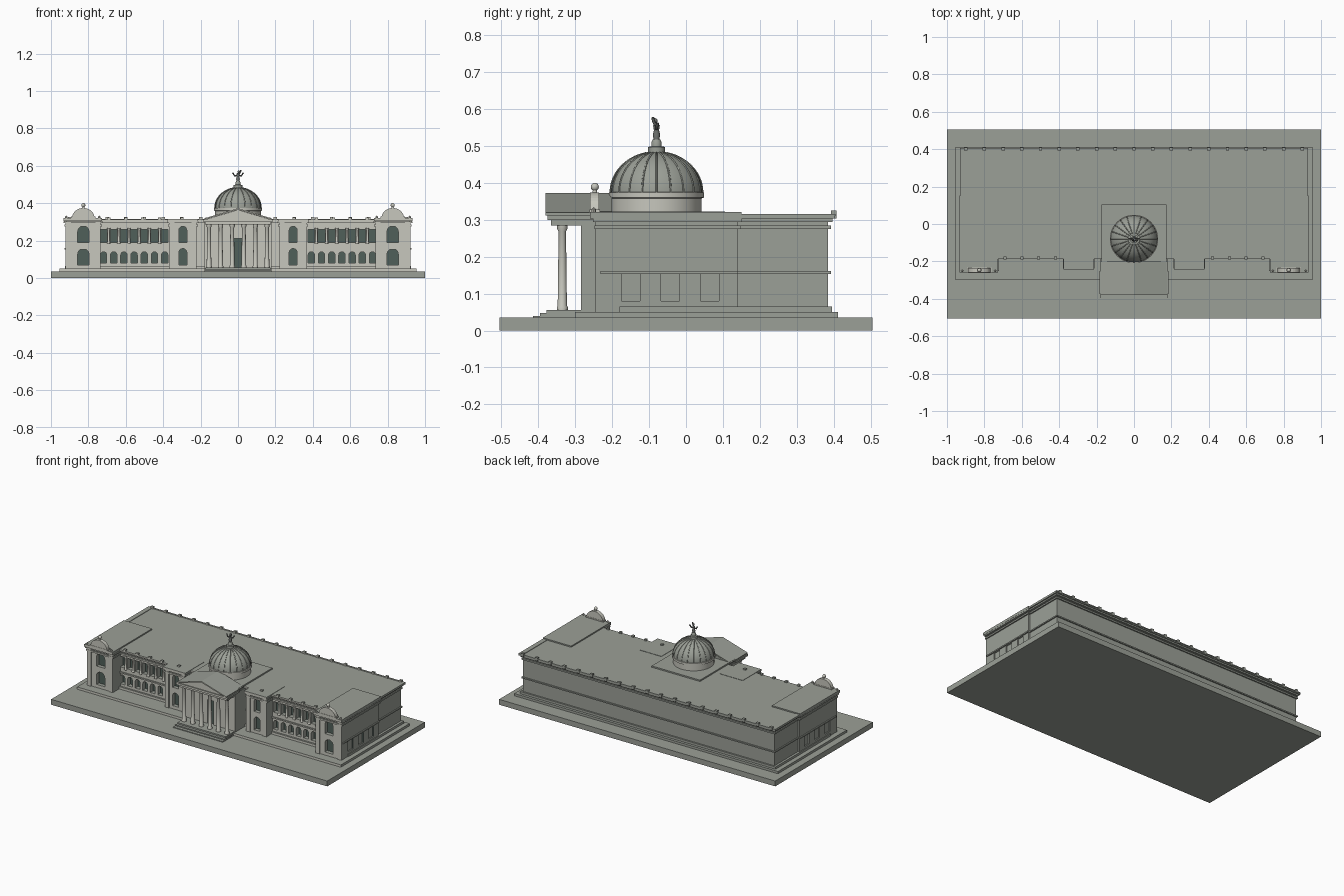
import bpy, bmesh, math
from mathutils import Vector

if "Cube" in bpy.data.objects:
    bpy.data.objects.remove(bpy.data.objects["Cube"])


def colour(name, r, g, b):
    m = bpy.data.materials.new(name)
    m.diffuse_color = (r, g, b, 1)
    m.use_nodes = True
    m.node_tree.nodes["Principled BSDF"].inputs["Base Color"].default_value = m.diffuse_color
    return m


GREY = colour("grey stone", 0.33, 0.35, 0.31)
PALE = colour("pale stone", 0.57, 0.57, 0.51)
GLASS = colour("dark green glass", 0.08, 0.115, 0.10)
DARK = colour("dark bronze", 0.16, 0.17, 0.16)


def finish(name, bm, mats, smooth=False):
    bmesh.ops.recalc_face_normals(bm, faces=bm.faces)
    me = bpy.data.meshes.new(name)
    bm.to_mesh(me)
    bm.free()
    ob = bpy.data.objects.new(name, me)
    bpy.context.collection.objects.link(ob)
    for m in mats:
        me.materials.append(m)
    if smooth:
        bpy.ops.object.select_all(action='DESELECT')
        ob.select_set(True)
        bpy.context.view_layer.objects.active = ob
        bpy.ops.object.shade_smooth_by_angle(angle=math.radians(35))
    return ob


def add_box(bm, x0, x1, y0, y1, z0, z1):
    vs = bmesh.ops.create_cube(bm, size=1)["verts"]
    for v in vs:
        v.co = Vector(((x0 + x1) / 2 + v.co.x * (x1 - x0),
                       (y0 + y1) / 2 + v.co.y * (y1 - y0),
                       (z0 + z1) / 2 + v.co.z * (z1 - z0)))


def paint_fronts(ob, glass_y=None):
    # front faces are pale, faces deep inside openings are glass
    for p in ob.data.polygons:
        p.material_index = 0
        if p.normal.y < -0.7:
            p.material_index = 2 if glass_y is not None and p.center.y > glass_y else 1


def boxes(name, items, mat=None):
    bm = bmesh.new()
    for b in items:
        add_box(bm, *b)
    ob = finish(name, bm, [mat] if mat else [GREY, PALE])
    if not mat:
        paint_fronts(ob)
    return ob


def both(items):
    return list(items) + [(-b[1], -b[0], *b[2:]) for b in items]


def add_prism(bm, pts, y0, y1):
    # extrude an x-z outline along y
    a = [bm.verts.new((x, y0, z)) for x, z in pts]
    f = bm.faces.new(a)
    r = bmesh.ops.extrude_face_region(bm, geom=[f])
    for v in r["geom"]:
        if isinstance(v, bmesh.types.BMVert):
            v.co.y = y1


def opening(cx, w, z0, z1, arched):
    r = w / 2
    if not arched:
        return [(cx - r, z0), (cx + r, z0), (cx + r, z1), (cx - r, z1)]
    arc = [(cx + r * math.cos(math.pi * i / 10), z1 - r + r * math.sin(math.pi * i / 10)) for i in range(11)]
    return [(cx - r, z0), (cx + r, z0)] + arc


def wall_block(name, box, openings, depth, sides=()):
    # solid block with recessed openings in its front and side
    bm = bmesh.new()
    add_box(bm, *box)
    ob = finish(name, bm, [GREY, PALE, GLASS])
    bm = bmesh.new()
    for o in openings:
        add_prism(bm, opening(*o), box[2] - 0.03, box[2] + depth)
    for s in sides:
        add_box(bm, *s)
    cutter = finish(name + "_cutter", bm, [])
    mod = ob.modifiers.new("openings", 'BOOLEAN')
    mod.operation, mod.solver, mod.object = 'DIFFERENCE', 'EXACT', cutter
    dg = bpy.context.evaluated_depsgraph_get()
    me = bpy.data.meshes.new_from_object(ob.evaluated_get(dg))
    ob.modifiers.clear()
    ob.data = me
    bpy.data.objects.remove(cutter)
    me.materials.clear()
    for m in (GREY, PALE, GLASS):
        me.materials.append(m)
    paint_fronts(ob, box[2] + depth / 2)
    return ob


def add_lathe(bm, profile, cx, cy, n):
    rings = []
    for r, z in profile:
        rings.append([bm.verts.new((cx + r * math.cos(2 * math.pi * i / n),
                                    cy + r * math.sin(2 * math.pi * i / n), z)) for i in range(n)])
    for a, b in zip(rings, rings[1:]):
        for i in range(n):
            bm.faces.new((a[i], a[(i + 1) % n], b[(i + 1) % n], b[i]))
    bm.faces.new(rings[0])
    bm.faces.new(rings[-1])


def lathe(name, profile, centres, mat, n=24):
    bm = bmesh.new()
    for cx, cy in centres:
        add_lathe(bm, profile, cx, cy, n)
    return finish(name, bm, [mat], True)


def ball(r, z):
    return [(max(r * math.sin(math.pi * i / 8), 0.0005), z - r * math.cos(math.pi * i / 8)) for i in range(9)]


def tubes(name, paths, radius, mat):
    cu = bpy.data.curves.new(name, 'CURVE')
    cu.dimensions, cu.bevel_depth, cu.bevel_resolution, cu.use_fill_caps = '3D', radius, 1, True
    for pts in paths:
        sp = cu.splines.new('POLY')
        sp.points.add(len(pts) - 1)
        for p, c in zip(sp.points, pts):
            p.co = (*c, 1)
    cu.materials.append(mat)
    bpy.context.collection.objects.link(bpy.data.objects.new(name, cu))


# Ground slab, plinth and entrance steps
boxes("ground_slab", [(-1, 1, -0.505, 0.505, 0, 0.035)], GREY)
boxes("plinth", [(-0.955, 0.955, -0.30, 0.412, 0.035, 0.05), (-0.925, 0.925, -0.18, 0.395, 0.05, 0.065)])
boxes("entrance_steps", [(-0.18, 0.18, -0.415, -0.28, 0.03, 0.040), (-0.178, 0.178, -0.395, -0.28, 0.03, 0.047),
                         (-0.175, 0.175, -0.378, -0.28, 0.03, 0.056)], GREY)

# Main block with two rows of wing windows
xs = [s * (0.392 + 0.0545 * i) for s in (-1, 1) for i in range(7)]
wall_block("main_block", (-0.91, 0.91, -0.168, 0.385, 0.05, 0.302),
           [(x, 0.034, 0.08, 0.14, True) for x in xs] + [(x, 0.036, 0.19, 0.26, False) for x in xs], 0.03)
lathe("wing_columns", [(0.009, 0.185), (0.009, 0.19), (0.007, 0.193), (0.006, 0.255), (0.009, 0.262), (0.009, 0.267)],
      [(s * (0.4193 + 0.0545 * i), -0.174) for s in (-1, 1) for i in range(6)], PALE, 10)

# Pavilions at the ends and beside the centre
for side, s in (("left", -1), ("right", 1)):
    xo, xi = sorted((s * 0.92, s * 0.735))
    cuts = [(s * 0.92 - 0.008, s * 0.92 + 0.008, y - 0.025, y + 0.025, 0.08, 0.155) for y in (-0.15, -0.043, 0.064)]
    wall_block(side + "_end_pavilion", (xo, xi, -0.24, 0.14, 0.05, 0.304),
               [(s * 0.827, 0.06, 0.07, 0.157, True), (s * 0.827, 0.06, 0.19, 0.278, True)], 0.025, cuts)
    xo, xi = sorted((s * 0.367, s * 0.222))
    wall_block(side + "_inner_pavilion", (xo, xi, -0.225, 0, 0.05, 0.302),
               [(s * 0.295, 0.043, 0.07, 0.157, True), (s * 0.295, 0.043, 0.19, 0.276, True)], 0.025)
boxes("corner_pilasters", both([(x - 0.014, x + 0.014, y - 0.006, y + 0.02, 0.05, 0.30)
                                for x, y in ((0.907, -0.24), (0.749, -0.24), (0.354, -0.225), (0.235, -0.225))]))

# Central block with tall doorway
wall_block("central_block", (-0.178, 0.178, -0.285, 0.05, 0.05, 0.302),
           [(0, 0.044, 0.056, 0.212, False)], 0.015)

# String course and cornice bands around every block
bands = []
for z0, z1, e in ((0.153, 0.161, 0.008), (0.275, 0.285, 0.008), (0.294, 0.303, 0.012)):
    if z1 < 0.2:
        bands += [(-0.91 - e, 0.91 + e, -0.168 - e, 0.385 + e, z0, z1)]
        bands += both([(0.735 + e, 0.92 + e, -0.24 + e, 0.14, z0, z1)])
    else:
        bands += [(-0.91 - e, 0.91 + e, -0.168 - e, 0.385 + e, z0, z1)]
        bands += both([(0.735 - e, 0.92 + e, -0.24 - e, 0.14 + e, z0, z1),
                       (0.222 - e, 0.367 + e, -0.225 - e, 0, z0, z1)])
boxes("cornice_bands", bands)

# Roof slabs, rear parapet rails and parapet blocks
boxes("main_roof", [(-0.93, 0.93, -0.188, 0.402, 0.303, 0.313)])
boxes("pavilion_roofs", both([(0.727, 0.932, -0.26, 0.15, 0.304, 0.321), (0.213, 0.376, -0.242, -0.05, 0.302, 0.315)]))
boxes("parapet", [(-0.93, 0.93, 0.395, 0.405, 0.31, 0.316)]
      + both([(0.90, 0.93, 0.15, 0.405, 0.31, 0.316)]))
boxes("parapet_blocks", [(-0.9 + 0.1 * i - 0.009, -0.9 + 0.1 * i + 0.009, 0.392, 0.408, 0.303, 0.325)
                         for i in range(19)]
      + both([(x - 0.008, x + 0.008, -0.19, -0.175, 0.31, 0.323) for x in (0.42, 0.51, 0.60, 0.69, 0.30)]))

# Rounded gables with ball finials on the end pavilions
bm = bmesh.new()
for s in (-1, 1):
    add_prism(bm, [(s * 0.827 + 0.06 * math.cos(math.pi * i / 16), 0.321 + 0.053 * math.sin(math.pi * i / 16))
                   for i in range(17)], -0.26, -0.235)
    add_box(bm, s * 0.827 - 0.065, s * 0.827 + 0.065, -0.262, -0.233, 0.319, 0.328)
finish("rounded_gables", bm, [PALE])
lathe("gable_finials", [(0.007, 0.370), (0.005, 0.382)] + ball(0.011, 0.389)[2:],
      [(-0.827, -0.247), (0.827, -0.247)], PALE, 12)
lathe("corner_knobs", [(0.006, 0.32), (0.006, 0.328), (0.001, 0.334)],
      [(s * x, -0.25) for s in (-1, 1) for x in (0.918, 0.742)], PALE, 8)

# Portico: columns, entablature and pediment
cols = [(s * x, -0.335) for s in (-1, 1) for x in (0.031, 0.093, 0.155)]
lathe("portico_columns", [(0.015, 0.055), (0.015, 0.063), (0.0125, 0.068), (0.010, 0.268), (0.014, 0.276), (0.014, 0.287)],
      cols, PALE, 16)
boxes("entablature", [(-0.176, 0.176, -0.365, -0.25, 0.285, 0.302), (-0.185, 0.185, -0.375, -0.25, 0.300, 0.313)])
bm = bmesh.new()
add_prism(bm, [(-0.176, 0.312), (0.176, 0.312), (0, 0.364)], -0.368, -0.2)
paint_fronts(finish("pediment", bm, [GREY, PALE]))
bm = bmesh.new()
add_prism(bm, [(-0.18, 0.312), (0, 0.365), (0.18, 0.312), (0.18, 0.319), (0, 0.373), (-0.18, 0.319)], -0.38, -0.2)
paint_fronts(finish("pediment_roof", bm, [GREY, PALE]))

# Dome on its drum
DY = -0.08
boxes("dome_platform", [(-0.175, 0.175, -0.255, 0.105, 0.302, 0.322)])
lathe("drum", [(0.122, 0.32), (0.122, 0.358), (0.129, 0.360), (0.129, 0.374), (0.12, 0.376)], [(0, DY)], PALE, 48)
arc = [(0.125 * math.cos(math.radians(a)), 0.374 + 0.11 * math.sin(math.radians(a))) for a in range(0, 85, 7)]
lathe("dome", arc, [(0, DY)], GREY, 40)
tubes("dome_ribs", [[(r * math.cos(t), DY + r * math.sin(t), z) for r, z in arc[:-1]]
                    for t in (2 * math.pi * i / 20 for i in range(20))], 0.0025, GREY)

# Pedestal and winged figure on top
lathe("pedestal", [(0.023, 0.478), (0.023, 0.497), (0.014, 0.499), (0.014, 0.510), (0.010, 0.518)], [(0, DY)], GREY, 20)
lathe("figure_body", [(0.007, 0.514), (0.010, 0.53), (0.007, 0.542), (0.009, 0.555), (0.004, 0.562)], [(0, DY)], DARK, 12)
lathe("figure_head", ball(0.007, 0.568), [(0.004, DY - 0.004)], DARK, 12)
tubes("figure_arms", [[(s * 0.004, DY, 0.548), (s * 0.018, DY, 0.546), (s * 0.028, DY + 0.003, 0.562)]
                      for s in (-1, 1)] + [[(0.004, DY, 0.552), (0.012, DY - 0.008, 0.566), (0.016, DY - 0.010, 0.577)]],
      0.004, DARK)
